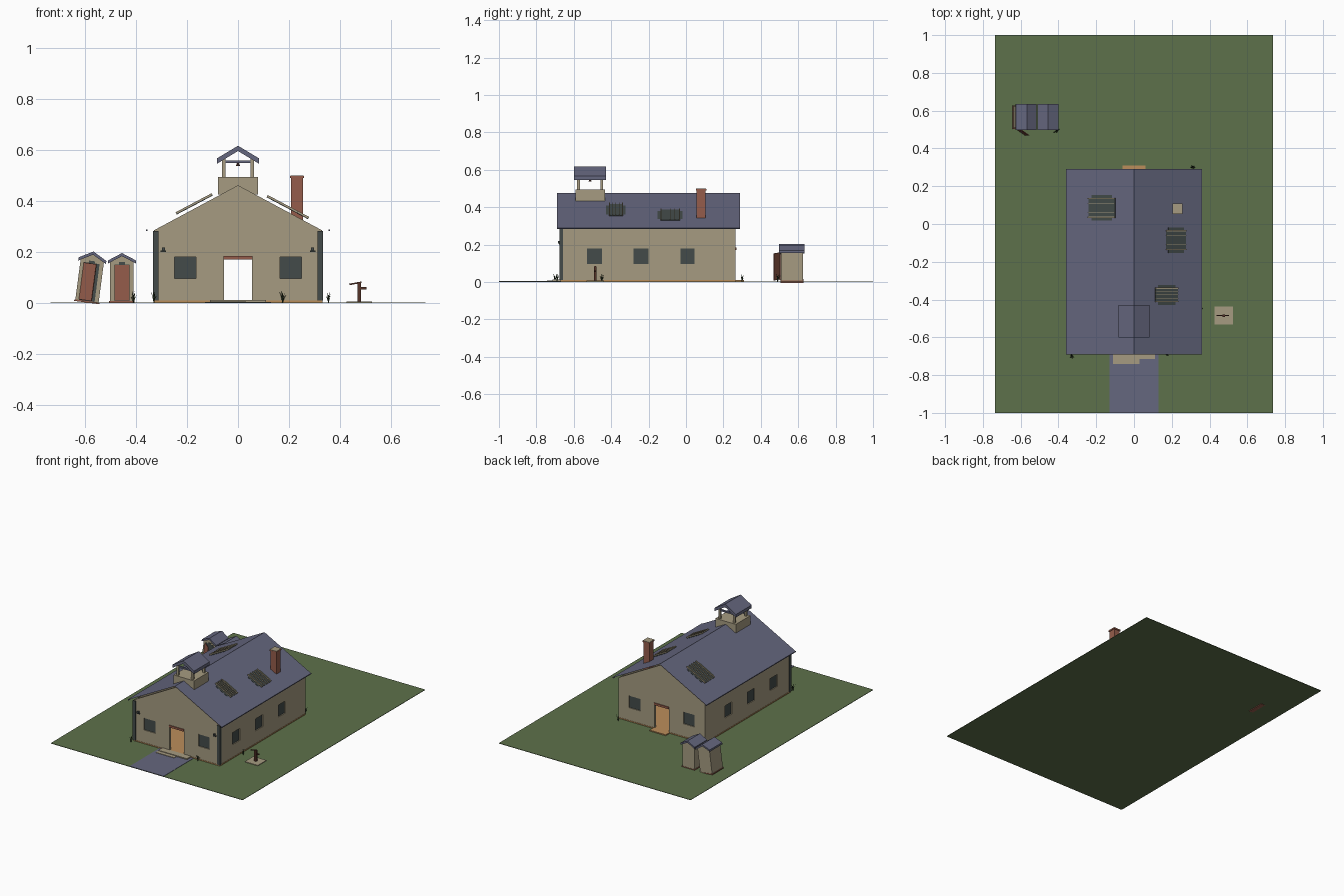
import bpy, bmesh, math, random
from mathutils import Matrix, Vector

random.seed(4)
cube = bpy.data.objects.get("Cube")
if cube:
    bpy.data.objects.remove(cube, do_unlink=True)


def material(name, r, g, b):
    m = bpy.data.materials.new(name)
    m.use_nodes = True
    m.diffuse_color = (r, g, b, 1)
    bsdf = next(n for n in m.node_tree.nodes if n.type == 'BSDF_PRINCIPLED')
    bsdf.inputs["Base Color"].default_value = (r, g, b, 1)
    return m


GRASS = material("grass_green", .11, .165, .07)
SLATE = material("slate_blue", .13, .135, .21)
TAN = material("tan_plaster", .38, .33, .22)
GLASS = material("dark_glass", .056, .07, .067)
BRICK = material("brick_red", .30, .108, .07)
ORANGE = material("orange_wood", .50, .27, .105)
WEED = material("weed_green", .025, .045, .018)
BROWN = material("rust_brown", .09, .033, .022)


def finish(name, bm, mat, matrix=None):
    bmesh.ops.recalc_face_normals(bm, faces=bm.faces)
    if matrix:
        bm.transform(matrix)
    me = bpy.data.meshes.new(name)
    bm.to_mesh(me)
    bm.free()
    me.materials.append(mat)
    ob = bpy.data.objects.new(name, me)
    bpy.context.collection.objects.link(ob)
    return ob


def box(name, x, y, z, mat, matrix=None):
    """Box from (low, high) ranges on each axis."""
    bm = bmesh.new()
    bmesh.ops.create_cube(bm, size=1)
    for v in bm.verts:
        v.co = [r[0] if c < 0 else r[1] for c, r in zip(v.co, (x, y, z))]
    return finish(name, bm, mat, matrix)


def prism(name, profile, y0, y1, mat, matrix=None):
    """Extrude an x-z outline along y."""
    bm = bmesh.new()
    face = bm.faces.new([bm.verts.new((x, y0, z)) for x, z in profile])
    ext = bmesh.ops.extrude_face_region(bm, geom=[face])
    bmesh.ops.translate(bm, vec=(0, y1 - y0, 0),
                        verts=[g for g in ext["geom"] if isinstance(g, bmesh.types.BMVert)])
    return finish(name, bm, mat, matrix)


def gable_roof(name, half, eave, ridge, thick, y0, y1, matrix=None):
    outline = [(-half, eave), (0, ridge), (half, eave),
               (half, eave - thick), (0, ridge - thick), (-half, eave - thick)]
    return prism(name, outline, y0, y1, SLATE, matrix)


# Ground and path
box("ground", (-.735, .735), (-1, 1), (0, .003), GRASS)
box("front_path", (-.13, .13), (-1, -.67), (.002, .005), SLATE)

# House shell, hollowed and pierced by the openings
W, Y0, Y1, EAVE, RIDGE = .33, -.67, .265, .285, .462
walls = prism("house_walls", [(-W, .008), (-W, EAVE), (0, RIDGE), (W, EAVE), (W, .008)],
              Y0, Y1, TAN)
WINDOW_Z = (.097, .18)
FRONT_WINDOWS = [(-.25, -.165), (.165, .25)]
SIDE_WINDOWS = [(-.53, -.45), (-.28, -.2), (-.03, .045)]
cutters = [box("cut_inside", (-W + .015, W - .015), (Y0 + .015, Y1 - .015), (-.1, 1), TAN),
           box("cut_doors", (-.055, .055), (-1, 1), (-.1, .18), TAN)]
cutters += [box("cut_end_window", r, (-1, 1), WINDOW_Z, TAN) for r in FRONT_WINDOWS]
cutters += [box("cut_side_window", (-1, 1), r, WINDOW_Z, TAN) for r in SIDE_WINDOWS]
for c in cutters:
    mod = walls.modifiers.new("cut", 'BOOLEAN')
    mod.operation, mod.solver, mod.object = 'DIFFERENCE', 'EXACT', c
bpy.context.view_layer.update()
graph = bpy.context.evaluated_depsgraph_get()
cut_mesh = bpy.data.meshes.new_from_object(walls.evaluated_get(graph))
walls.modifiers.clear()
walls.data = cut_mesh
for c in cutters:
    bpy.data.objects.remove(c, do_unlink=True)

box("floor", (-W - .002, W + .002), (Y0 - .002, Y1 + .002), (.002, .01), ORANGE)

# Window panes
for a, b in ((Y0 + .006, Y0 + .009), (Y1 - .009, Y1 - .006)):
    for r in FRONT_WINDOWS:
        box("end_window_pane", r, (a, b), WINDOW_Z, GLASS)
for s in (-1, 1):
    for r in SIDE_WINDOWS:
        box("side_window_pane", sorted((s * (W - .009), s * (W - .006))), r, WINDOW_Z, GLASS)
    # Corner boards, wall lamps and eave trim
    box("corner_board", sorted((s * .312, s * .334)), (Y0 - .006, Y0 + .012), (.01, .282), GLASS)
    box("lamp_arm", sorted((s * .283, s * .303)), (Y0 - .008, Y0), (.2, .207), GLASS)
    box("lamp_head", sorted((s * .286, s * .298)), (Y0 - .014, Y0), (.207, .218), GLASS)
    box("eave_trim", sorted((s * .354, s * .36)), (-.69, .29), (.282, .288), SLATE)

# Door trim and steps
for name, a, b in (("front", Y0 - .006, Y0 + .016), ("back", Y1 - .016, Y1 + .006)):
    box(name + "_door_lintel", (-.057, .057), (a, b), (.17, .184), BRICK)
box("front_step", (-.11, .11), (-.715, Y0), (.002, .012), TAN)
box("front_step_lower", (-.11, .03), (-.742, -.71), (.002, .008), TAN)
box("back_step", (-.062, .062), (Y1, .31), (.002, .01), ORANGE)

# Main roof sheet
TOP, SLOPE = .475, .528
bm = bmesh.new()
rows = [[bm.verts.new((x, y, TOP - SLOPE * abs(x))) for x in (-.36, 0, .357)] for y in (-.69, .29)]
for i in (0, 1):
    bm.faces.new((rows[0][i], rows[0][i + 1], rows[1][i + 1], rows[1][i]))
finish("main_roof", bm, SLATE)

# Damaged roof patches with bare rafters
for x, y, w, d in ((-.17, .085, .16, .105), (.222, -.085, .12, .105), (.172, -.375, .135, .075)):
    turn = math.copysign(math.atan(SLOPE), x)
    place = Matrix.Translation((x, y, TOP - SLOPE * abs(x))) @ Matrix.Rotation(turn, 4, 'Y')
    box("roof_hole", (-w / 2, w / 2), (-d / 2, d / 2), (-.001, .002), GLASS, place)
    box("roof_hole_edge", (-w / 2.6, w / 2.6), (-d / 2 - .015, d / 2 + .015), (-.001, .0015),
        GLASS, place)
    for i in range(5):
        t = (i / 4 - .5) * (d - .006)
        half = .003 if i in (0, 4) else .001
        box("bare_rafter", (-w / 2, w / 2), (t - half, t + half), (0, .009), TAN, place)

# Bell tower
TY0, TY1 = -.592, -.434
box("tower_base", (-.078, .078), (TY0, TY1), (.425, .495), TAN)
for x in (-.056, .056):
    for y in (-.575, -.451):
        box("tower_post", (x - .007, x + .007), (y - .007, y + .007), (.495, .575), TAN)
for y in (-.575, -.451):
    box("tower_beam", (-.056, .056), (y - .006, y + .006), (.549, .559), SLATE)
box("bell_beam", (-.006, .006), (-.575, -.451), (.549, .559), SLATE)
gable_roof("tower_roof", .083, .567, .617, .021, -.6, -.428)
bm = bmesh.new()
bmesh.ops.create_cone(bm, cap_ends=True, segments=8, radius1=.008, radius2=.004, depth=.012)
finish("bell", bm, BROWN, Matrix.Translation((0, -.513, .544)))

# Chimney
box("chimney", (.208, .254), (.057, .105), (.3, .492), BRICK)
box("chimney_rim", (.204, .258), (.053, .109), (.49, .498), BRICK)
box("chimney_cap", (.205, .257), (.054, .108), (.498, .501), TAN)


def outhouse(x, tilt, scale, door_angle):
    place = (Matrix.Translation((x, .567, .002)) @ Matrix.Rotation(tilt, 4, 'Y')
             @ Matrix.Diagonal((1, 1, scale, 1)))
    prism("outhouse_body", [(-.046, 0), (-.046, .16), (0, .184), (.046, .16), (.046, 0)],
          -.06, .058, TAN, place)
    gable_roof("outhouse_roof", .055, .165, .194, .012, -.07, .067, place)
    box("outhouse_floor", (-.05, .05), (-.063, .06), (0, .006), BRICK, place)
    box("outhouse_doorway", (-.03, .03), (-.062, -.058), (.006, .15), GLASS, place)
    hinge = place @ Matrix.Translation((-.03, -.062, 0)) @ Matrix.Rotation(door_angle, 4, 'Z')
    box("outhouse_door", (0, .06), (-.004, 0), (.008, .148), BRICK, hinge)
    box("outhouse_vent", (-.012, .012), (-.062, -.058), (.15, .158), GLASS, place)


outhouse(-.455, 0, 1, 0)
outhouse(-.593, math.radians(7.5), 1.04, math.radians(-35))

# Water pump
box("pump_slab", (.425, .525), (-.532, -.438), (.002, .007), TAN)
box("pump_post", (.469, .483), (-.492, -.478), (.005, .082), BROWN)
box("pump_spout", (.48, .503), (-.488, -.482), (.054, .062), BROWN)
box("pump_handle", (-.04, .008), (-.003, .003), (-.003, .003), BROWN,
    Matrix.Translation((.476, -.485, .08)) @ Matrix.Rotation(math.radians(-10), 4, 'Y'))

# Weed tufts made of narrow bent blades
for x, y, h in ((-.33, -.7, .05), (.175, -.69, .052), (.355, -.45, .042),
                (.31, .3, .04), (-.41, .49, .048)):
    bm = bmesh.new()
    for i in range(9):
        a = i * math.tau / 9 + random.uniform(-.3, .3)
        out, side = Vector((math.cos(a), math.sin(a), 0)), Vector((-math.sin(a), math.cos(a), 0))
        top = h * random.uniform(.55, 1)
        lean = random.uniform(.006, .02)
        mid = out * lean * .4 + Vector((0, 0, top * .6))
        tip = out * lean + Vector((0, 0, top))
        pts = [side * -.002, side * .002, mid + side * .002, tip, mid - side * .002]
        bm.faces.new([bm.verts.new(p) for p in pts])
    finish("weed_tuft", bm, WEED, Matrix.Translation((x, y, .002)))
